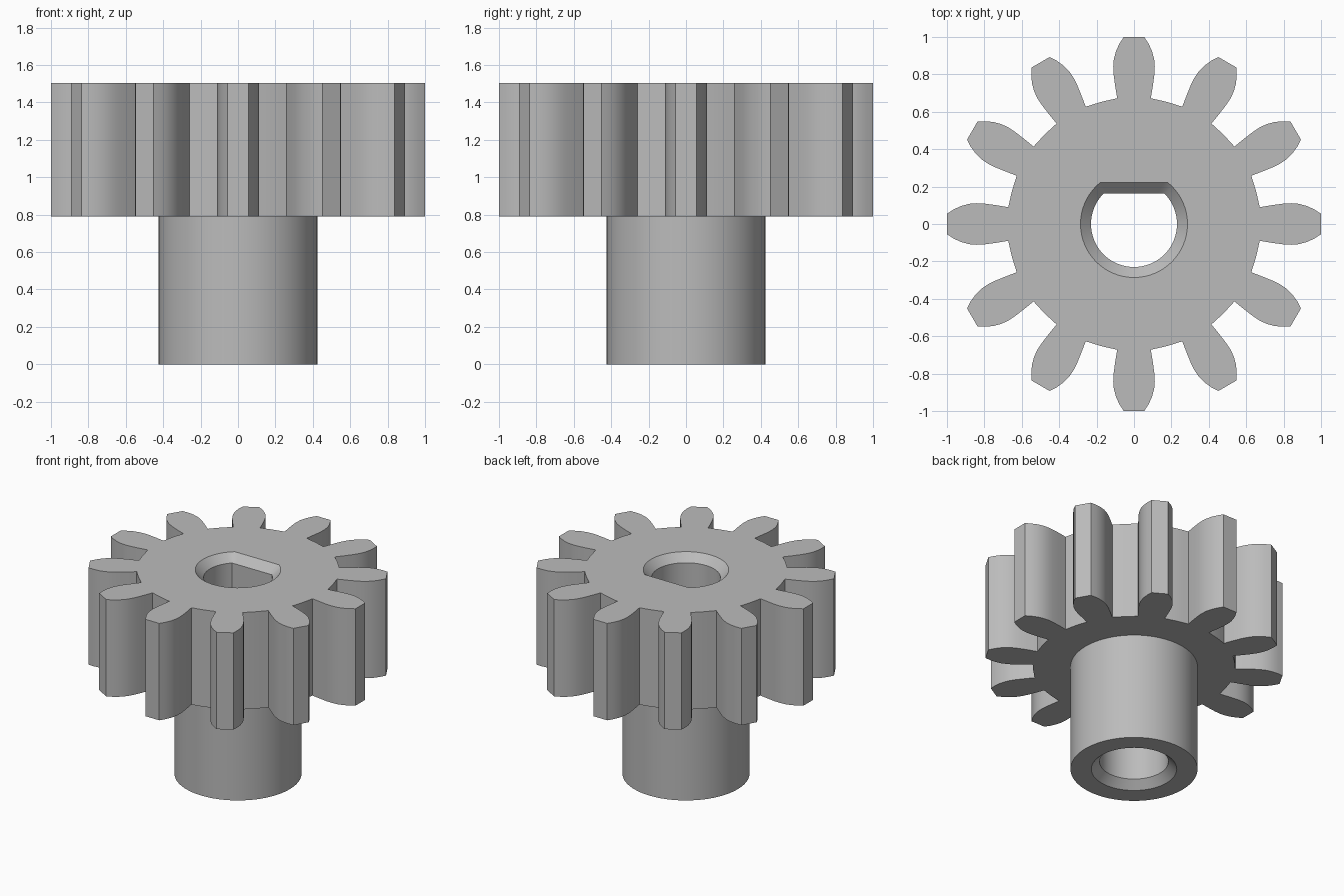
import bpy, bmesh
from math import sin, cos, pi, radians

cube = bpy.data.objects.get("Cube")
if cube:
    bpy.data.objects.remove(cube, do_unlink=True)

TEETH, SEGMENTS = 12, 64
HEIGHT, GEAR_BASE = 1.505, 0.79
HUB_R, ROOT_R = 0.425, 0.676

grey = bpy.data.materials.new("plain grey")
grey.use_nodes = True
colour = (0.5, 0.5, 0.5, 1)
grey.diffuse_color = colour
grey.node_tree.nodes["Principled BSDF"].inputs["Base Color"].default_value = colour


def loft(name, rings):
    """Closed solid through rings of equal point count, bottom to top."""
    bm = bmesh.new()
    loops = [[bm.verts.new(p) for p in ring] for ring in rings]
    n = len(loops[0])
    bm.faces.new(loops[0][::-1])
    bm.faces.new(loops[-1])
    for low, high in zip(loops, loops[1:]):
        for i in range(n):
            j = (i + 1) % n
            bm.faces.new((low[i], low[j], high[j], high[i]))
    bmesh.ops.recalc_face_normals(bm, faces=bm.faces)
    mesh = bpy.data.meshes.new(name)
    bm.to_mesh(mesh)
    bm.free()
    mesh.materials.append(grey)
    obj = bpy.data.objects.new(name, mesh)
    bpy.context.collection.objects.link(obj)
    return obj


def ring(radius, z, flat=1.0):
    """Circle, optionally cut straight across at y = flat."""
    angles = [2 * pi * i / SEGMENTS for i in range(SEGMENTS)]
    return [(radius * cos(a), min(radius * sin(a), flat), z) for a in angles]


def gear_outline():
    # one flank as (distance along tooth, half width), root to tip
    flank = [(0.672, 0.09), (0.74, 0.101), (0.80, 0.109), (0.84, 0.111),
             (0.88, 0.108), (0.922, 0.097), (0.962, 0.079), (0.9985, 0.056)]
    tooth = [(x, -w) for x, w in flank] + [(x, w) for x, w in reversed(flank)]
    # root arc up to the next tooth
    tooth += [(ROOT_R * cos(radians(d)), ROOT_R * sin(radians(d))) for d in (11, 15, 19)]
    points = []
    for k in range(TEETH):
        c, s = cos(2 * pi * k / TEETH), sin(2 * pi * k / TEETH)
        points += [(x * c - y * s, x * s + y * c) for x, y in tooth]
    return points


# toothed wheel and round hub
outline = gear_outline()
gear = loft("pinion_gear", [[(x, y, z) for x, y in outline] for z in (GEAR_BASE, HEIGHT)])
hub = loft("hub", [ring(HUB_R, 0), ring(HUB_R, GEAR_BASE + 0.1)])

# bore: round with a chamfer below, D-shaped with a chamfer above
R, RIM, LIP = 0.23, 0.286, 0.056
FLAT, RIM_FLAT = R * sin(radians(45)), RIM * sin(radians(50.625))
bore = loft("bore_cutter", [
    ring(RIM, -0.1), ring(RIM, 0), ring(R, LIP), ring(R, GEAR_BASE - 0.005),
    ring(R, GEAR_BASE, FLAT), ring(R, HEIGHT - LIP, FLAT),
    ring(RIM, HEIGHT, RIM_FLAT), ring(RIM, HEIGHT + 0.1, RIM_FLAT)])

for tool, operation in ((hub, "UNION"), (bore, "DIFFERENCE")):
    mod = gear.modifiers.new(tool.name, "BOOLEAN")
    mod.object, mod.operation, mod.solver = tool, operation, "EXACT"

# bake the booleans and drop the helpers
depsgraph = bpy.context.evaluated_depsgraph_get()
gear.data = bpy.data.meshes.new_from_object(gear.evaluated_get(depsgraph))
gear.modifiers.clear()
for helper in (hub, bore):
    bpy.data.objects.remove(helper, do_unlink=True)

bpy.ops.object.select_all(action="DESELECT")
gear.select_set(True)
bpy.context.view_layer.objects.active = gear
bpy.ops.object.shade_smooth_by_angle(angle=radians(25))
